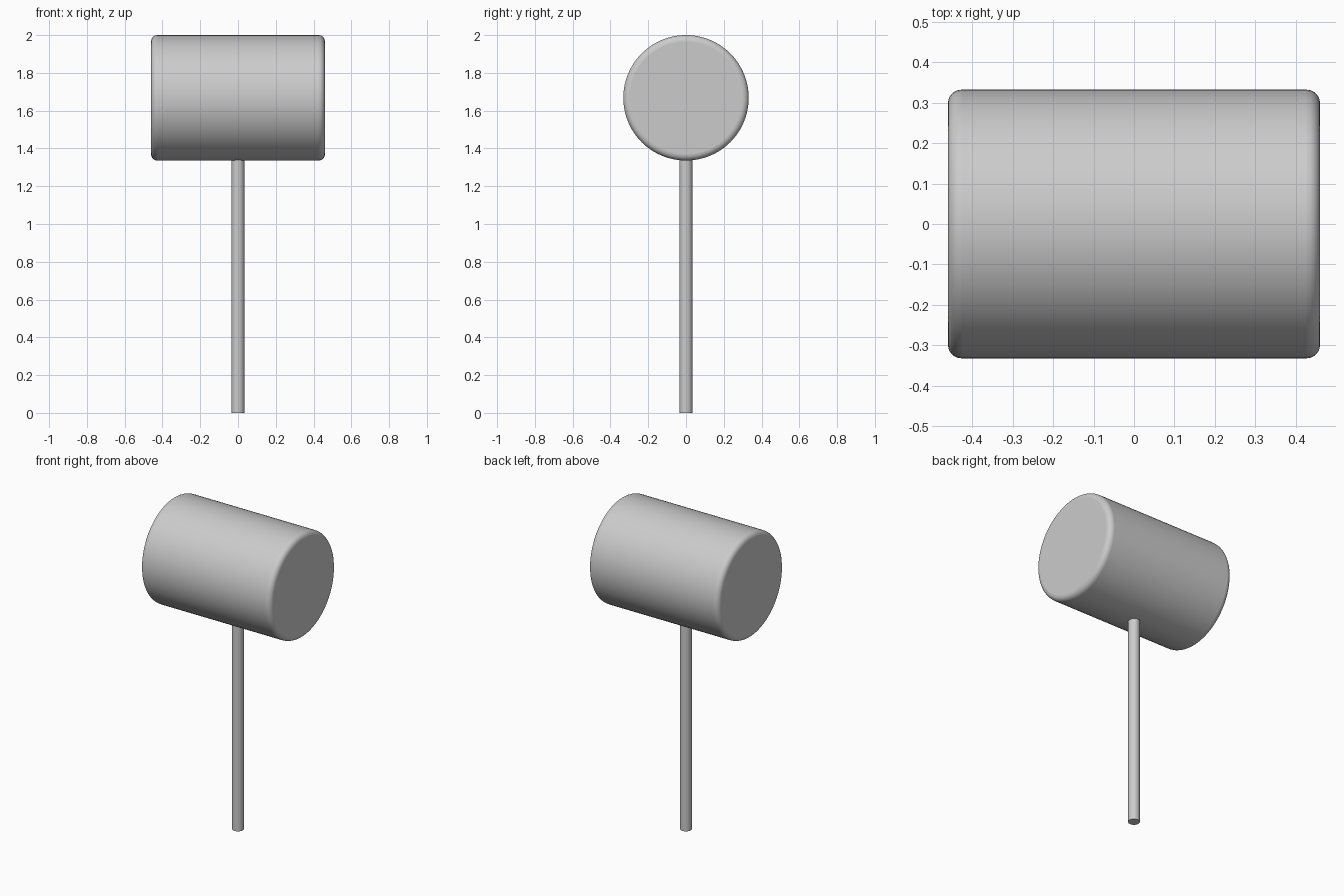
import bpy
from math import radians, pi

if "Cube" in bpy.data.objects:
    bpy.data.objects.remove(bpy.data.objects["Cube"])


def cylinder(name, radius, length, location, rotation, bevel, segments, sides):
    bpy.ops.mesh.primitive_cylinder_add(vertices=sides, radius=radius, depth=length,
                                        location=location, rotation=rotation)
    obj = bpy.context.object
    obj.name = name
    if bevel:
        # Round only the two rims
        mod = obj.modifiers.new("rounded_rims", 'BEVEL')
        mod.width = bevel
        mod.segments = segments
        mod.limit_method = 'ANGLE'
        mod.angle_limit = radians(40)
    bpy.ops.object.shade_smooth_by_angle(angle=radians(35))
    return obj


HEAD_R = 0.332
HEAD_Z = 2.0 - HEAD_R

# Mallet head: barrel lying along x with softened rims
cylinder("mallet_head", HEAD_R, 0.92, (0, 0, HEAD_Z), (0, pi / 2, 0), 0.033, 6, 96)

# Handle: thin rod from the ground, seated slightly into the head
top = HEAD_Z - HEAD_R + 0.02
cylinder("handle", 0.034, top, (0, 0, top / 2), (0, 0, 0), 0, 1, 32)
